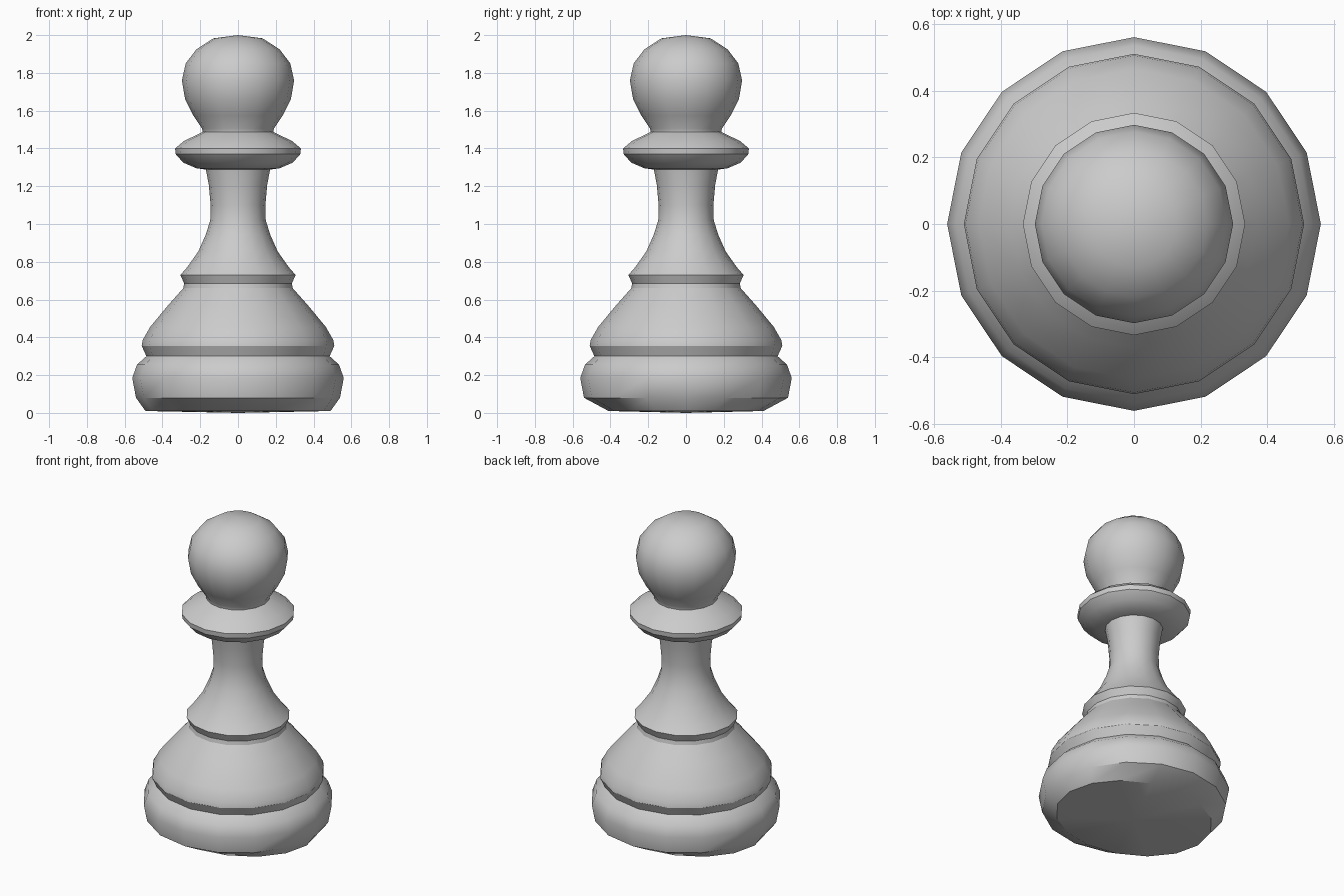
import bpy
import bmesh
import math

if "Cube" in bpy.data.objects:
    bpy.data.objects.remove(bpy.data.objects["Cube"], do_unlink=True)

SIDES = 16

grey = bpy.data.materials.new("plain grey")
grey.use_nodes = True
colour = (0.6, 0.6, 0.6, 1.0)
grey.diffuse_color = colour
grey.node_tree.nodes["Principled BSDF"].inputs["Base Color"].default_value = colour


def lathe(name, profile, sharp=30, foot=None):
    """Turn a (radius, height) profile, listed upwards, around the z axis."""
    bm = bmesh.new()
    rings = []
    for r, z in profile:
        if r == 0:
            rings.append([bm.verts.new((0, 0, z))] * SIDES)
            continue
        # an oval foot narrows the lowest ring from front to back
        ry = foot if foot and z < 0.02 else r
        steps = [math.tau * i / SIDES for i in range(SIDES)]
        rings.append([bm.verts.new((r * math.cos(a), ry * math.sin(a), z)) for a in steps])
    for low, high in zip(rings, rings[1:]):
        for i in range(SIDES):
            j = (i + 1) % SIDES
            corners = dict.fromkeys((low[i], low[j], high[j], high[i]))
            bm.faces.new(list(corners))
    mesh = bpy.data.meshes.new(name)
    bm.to_mesh(mesh)
    bm.free()
    mesh.materials.append(grey)
    obj = bpy.data.objects.new(name, mesh)
    bpy.context.collection.objects.link(obj)
    bpy.ops.object.select_all(action="DESELECT")
    obj.select_set(True)
    bpy.context.view_layer.objects.active = obj
    bpy.ops.object.shade_smooth_by_angle(angle=math.radians(sharp))
    return obj


# Rounded foot with its underside
lathe("base", [(0, 0), (0.49, 0.01), (0.54, 0.08), (0.56, 0.185),
               (0.535, 0.255), (0.485, 0.3)], foot=0.41)

# Undercut groove and sloping skirt
lathe("skirt", [(0.485, 0.3), (0.51, 0.355), (0.505, 0.385), (0.465, 0.455),
                (0.37, 0.57), (0.29, 0.66)])

# Upper groove and flared stem
lathe("stem", [(0.29, 0.66), (0.285, 0.685), (0.305, 0.73), (0.27, 0.77),
               (0.21, 0.855), (0.17, 0.945), (0.147, 1.02), (0.145, 1.1),
               (0.155, 1.21), (0.17, 1.288)])

# Disc collar
lathe("collar", [(0.17, 1.288), (0.22, 1.295), (0.29, 1.325), (0.33, 1.37),
                 (0.333, 1.4), (0.285, 1.44), (0.187, 1.487)])

# Ball head tapering to the collar
lathe("head", [(0.187, 1.487), (0.19, 1.505), (0.237, 1.575), (0.28, 1.66),
               (0.297, 1.76), (0.277, 1.85), (0.22, 1.925), (0.13, 1.983),
               (0, 2)], sharp=45)
